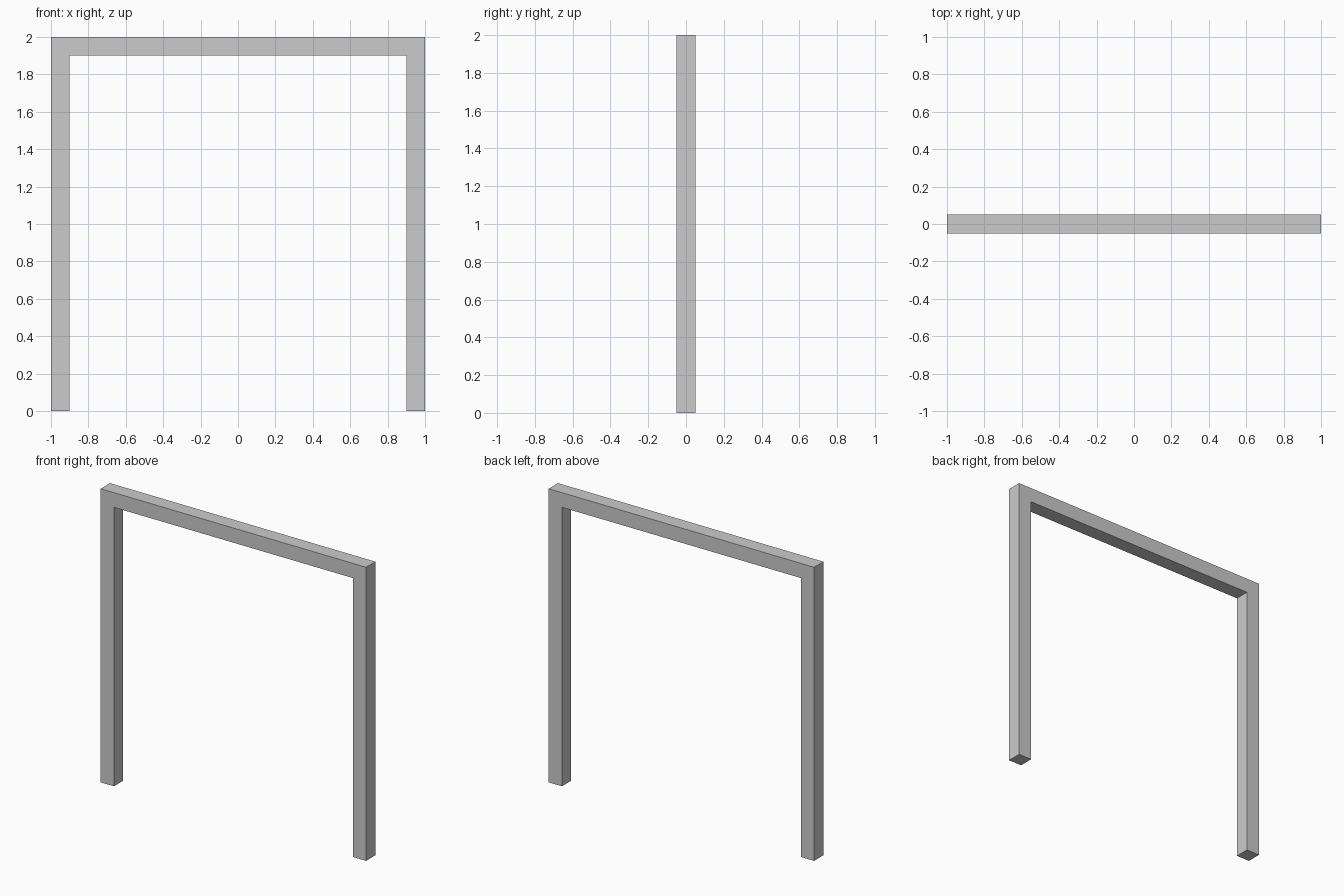
import bpy
import bmesh
from mathutils import Vector

if "Cube" in bpy.data.objects:
    bpy.data.objects.remove(bpy.data.objects["Cube"])

WIDTH, HEIGHT, BAR = 2.0, 2.0, 0.1

# Half outline of the frame in (x, z); the other half is mirrored
half = [(WIDTH / 2 - BAR, HEIGHT - BAR), (WIDTH / 2 - BAR, 0),
        (WIDTH / 2, 0), (WIDTH / 2, HEIGHT)]
outline = half + [(-x, z) for x, z in reversed(half)]

# Square-section goal frame: two posts and a crossbar in one piece
bm = bmesh.new()
face = bm.faces.new([bm.verts.new((x, -BAR / 2, z)) for x, z in outline])
result = bmesh.ops.extrude_face_region(bm, geom=[face], use_keep_orig=True)
moved = [v for v in result["geom"] if isinstance(v, bmesh.types.BMVert)]
bmesh.ops.translate(bm, vec=Vector((0, BAR, 0)), verts=moved)
bmesh.ops.recalc_face_normals(bm, faces=bm.faces)

mesh = bpy.data.meshes.new("square_frame")
bm.to_mesh(mesh)
bm.free()
frame = bpy.data.objects.new("square_frame", mesh)
bpy.context.collection.objects.link(frame)
